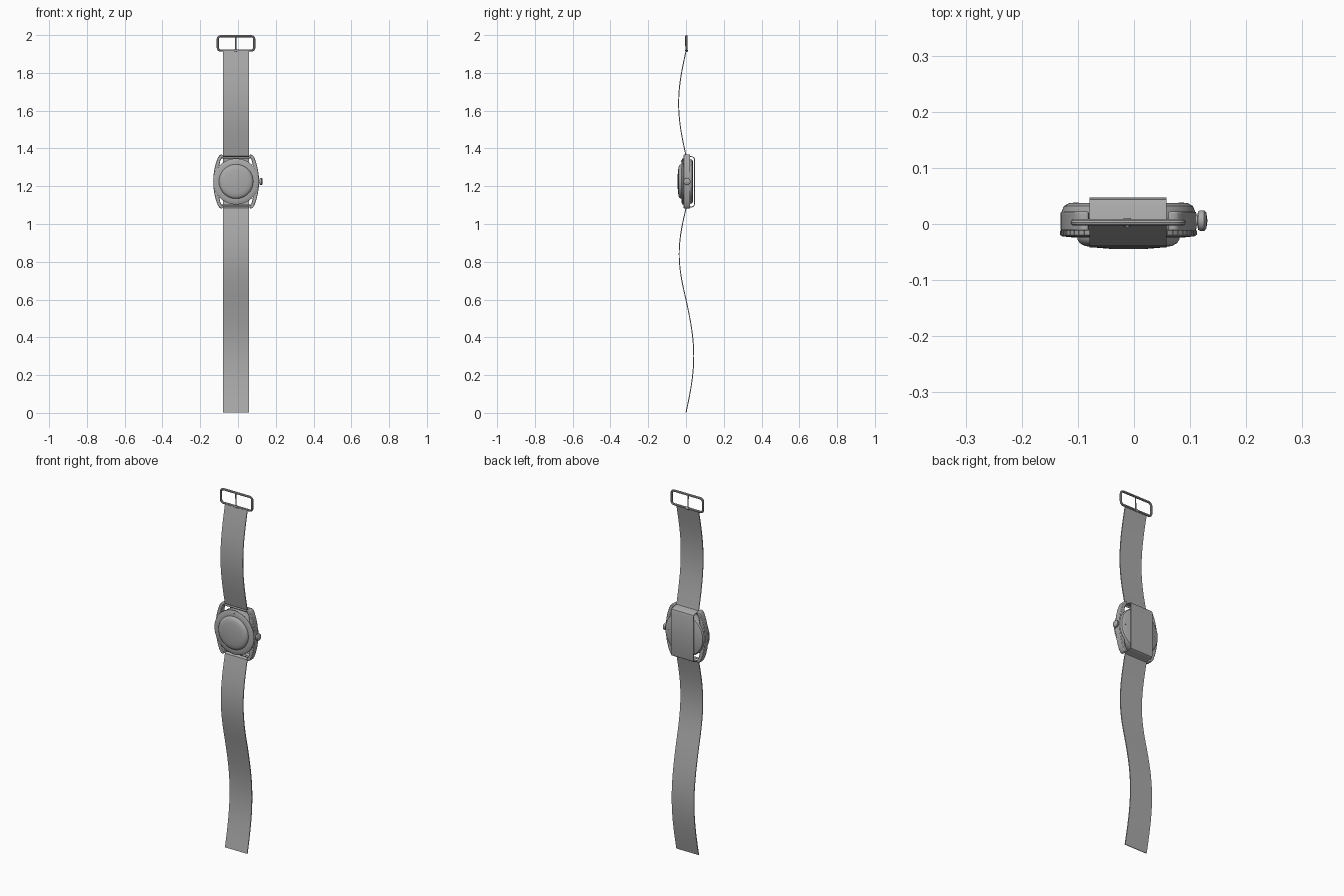
import bpy, bmesh, math
from mathutils import Matrix, Vector

if "Cube" in bpy.data.objects:
    bpy.data.objects.remove(bpy.data.objects["Cube"])

CX, CZ = -0.01, 1.225          # centre of the watch case
steel = bpy.data.materials.new("grey")
steel.diffuse_color = (0.40, 0.40, 0.40, 1)
steel.use_nodes = True
steel.node_tree.nodes["Principled BSDF"].inputs["Base Color"].default_value = steel.diffuse_color


def add(name, bm, smooth=35):
    bmesh.ops.recalc_face_normals(bm, faces=bm.faces)
    me = bpy.data.meshes.new(name)
    bm.to_mesh(me)
    bm.free()
    me.materials.append(steel)
    ob = bpy.data.objects.new(name, me)
    bpy.context.collection.objects.link(ob)
    bpy.ops.object.select_all(action='DESELECT')
    ob.select_set(True)
    bpy.context.view_layer.objects.active = ob
    bpy.ops.object.shade_smooth_by_angle(angle=math.radians(smooth))
    return ob


def lathe(name, profile, origin, axis='Y', n=64):
    """Spin (radius, offset along axis) points; radius 0 ends close the shape."""
    bm = bmesh.new()
    rings = []
    for r, h in profile:
        ring = []
        for i in range(1 if r == 0 else n):
            a = 2 * math.pi * i / n
            u, v = r * math.cos(a), r * math.sin(a)
            ring.append(bm.verts.new(Vector(origin) + Vector((u, h, v) if axis == 'Y' else (h, u, v))))
        rings.append(ring)
    for a, b in zip(rings, rings[1:]):
        for i in range(n):
            q = [a[i % len(a)], a[(i + 1) % len(a)], b[(i + 1) % len(b)], b[i % len(b)]]
            bm.faces.new(list(dict.fromkeys(q)))
    return add(name, bm)


def ribbon(name, path, x0, x1, thick):
    """Band of constant width following a (y, z) path."""
    bm = bmesh.new()
    rows = []
    for i, p in enumerate(path):
        a, b = Vector(path[max(i - 1, 0)]), Vector(path[min(i + 1, len(path) - 1)])
        t = (b - a).normalized()
        off = Vector((-t.y, t.x)) * thick / 2
        l, r = Vector(p) + off, Vector(p) - off
        rows.append([bm.verts.new(c) for c in
                     ((x0, l.x, l.y), (x1, l.x, l.y), (x1, r.x, r.y), (x0, r.x, r.y))])
    for a, b in zip(rows, rows[1:]):
        for i in range(4):
            j = (i + 1) % 4
            bm.faces.new((a[i], a[j], b[j], b[i]))
    bm.faces.new(rows[0])
    bm.faces.new(rows[-1])
    return add(name, bm)


def rod(name, a, b, r, n=12):
    a, b = Vector(a), Vector(b)
    bm = bmesh.new()
    rot = (b - a).to_track_quat('Z', 'Y').to_matrix().to_4x4()
    bmesh.ops.create_cone(bm, cap_ends=True, segments=n, radius1=r, radius2=r,
                          depth=(b - a).length, matrix=Matrix.Translation((a + b) / 2) @ rot)
    return add(name, bm)


def wave(z0, z1, amp, n=18):
    return [(amp * math.sin(math.pi * i / n), z0 + (z1 - z0) * i / n) for i in range(n + 1)]


# one-piece strap: long tail, pass behind the case, short buckle end
SX0, SX1 = -0.079, 0.058
path = wave(0.002, 0.60, 0.041)[:-1] + wave(0.60, 1.083, -0.036)
path += [(0.012, 1.089), (0.034, 1.091), (0.042, 1.096), (0.045, 1.106)]
path += [(0.045, 1.225), (0.045, 1.342), (0.042, 1.351), (0.034, 1.356), (0.012, 1.357)]
path += wave(1.362, 1.915, -0.039)
ribbon("strap", path, SX0, SX1, 0.005)

# case body, bezel and domed crystal
lathe("case_body", [(0, -0.012), (0.117, -0.012), (0.119, -0.008), (0.119, 0.022), (0.115, 0.032),
                    (0.106, 0.037), (0, 0.037)], (CX, 0, CZ))
lathe("bezel", [(0, -0.011), (0.12, -0.011), (0.121, -0.012), (0.121, -0.020), (0.118, -0.022),
                (0.098, -0.024), (0, -0.024)], (CX, 0, CZ))
lathe("crystal", [(0, -0.022), (0.091, -0.022), (0.091, -0.027), (0.087, -0.034), (0.078, -0.039),
                  (0.06, -0.042), (0.03, -0.0445), (0, -0.045)], (CX, 0, CZ))
lathe("bezel_pip", [(0.004, -0.023), (0.004, -0.026), (0, -0.0265)], (CX, 0, CZ + 0.107), n=16)

# bezel grip teeth
bm = bmesh.new()
for i in range(60):
    a = 2 * math.pi * i / 60
    m = (Matrix.Translation((CX, -0.016, CZ)) @ Matrix.Rotation(a, 4, 'Y')
         @ Matrix.Translation((0.1205, 0, 0)) @ Matrix.Diagonal((0.003, 0.008, 0.006, 1)))
    bmesh.ops.create_cube(bm, size=1, matrix=m)
add("bezel_grip", bm)

# crescent lugs on both sides of the case
outer = [(0.121, 0), (0.120, 0.03), (0.115, 0.065), (0.107, 0.098), (0.097, 0.125), (0.088, 0.139), (0.082, 0.142)]
inner = [(0.072, 0.142), (0.070, 0.136), (0.073, 0.128), (0.083, 0.112), (0.088, 0.09), (0.09, 0)]
half = outer + inner
outline = half + [(x, -z) for x, z in reversed(half[1:-1])]
for side, label in ((-1, "left"), (1, "right")):
    bm = bmesh.new()
    f = bm.faces.new([bm.verts.new((CX + side * x, -0.012, CZ + z)) for x, z in outline])
    ext = bmesh.ops.extrude_face_region(bm, geom=[f])
    bmesh.ops.translate(bm, vec=(0, 0.034, 0), verts=[g for g in ext['geom'] if isinstance(g, bmesh.types.BMVert)])
    ob = add(label + "_lugs", bm)
    bev = ob.modifiers.new("soft_edges", 'BEVEL')
    bev.width, bev.segments = 0.003, 2

# spring bars between the lugs
for s, label in ((-1, "lower"), (1, "upper")):
    z = CZ + s * 0.126
    rod(label + "_spring_bar", (CX - 0.078, 0.006, z), (CX + 0.078, 0.006, z), 0.005)

# case-back screws
for i in range(6):
    a = math.radians(60 * i)
    lathe("back_screw", [(0.005, 0.036), (0.005, 0.038), (0, 0.038)],
          (CX + 0.094 * math.cos(a), 0, CZ + 0.094 * math.sin(a)), n=12)

# winding crown
lathe("crown", [(0, 0.105), (0.009, 0.105), (0.009, 0.113), (0.016, 0.114), (0.0185, 0.118),
                (0.0185, 0.125), (0.014, 0.129), (0, 0.131)], (0, 0.006, CZ), 'X', 24)

# rounded rectangular buckle frame
r, (x0, x1, z0, z1) = 0.016, (-0.107, 0.086, 1.918, 1.994)
pts = []
for cx, cz, start in ((x1 - r, z1 - r, 0), (x0 + r, z1 - r, 90), (x0 + r, z0 + r, 180), (x1 - r, z0 + r, 270)):
    for k in range(6):
        a = math.radians(start + 18 * k)
        pts.append(Vector((cx + r * math.cos(a), 0.003, cz + r * math.sin(a))))
bm = bmesh.new()
rings = []
for i, p in enumerate(pts):
    t = (pts[(i + 1) % len(pts)] - pts[i - 1]).normalized()
    side = t.cross(Vector((0, 1, 0)))
    rings.append([bm.verts.new(p + 0.006 * (side * math.cos(math.pi * k / 5) + Vector((0, math.sin(math.pi * k / 5), 0))))
                  for k in range(10)])
for i, a in enumerate(rings):
    b = rings[(i + 1) % len(rings)]
    for k in range(10):
        bm.faces.new((a[k], a[(k + 1) % 10], b[(k + 1) % 10], b[k]))
add("buckle_frame", bm)

# buckle tongue with a small curl round the frame
rod("buckle_tongue", (-0.012, 0.0, 1.916), (-0.012, -0.003, 1.996), 0.003)
rod("tongue_curl", (-0.019, 0.003, 1.918), (-0.005, 0.003, 1.918), 0.0075)
